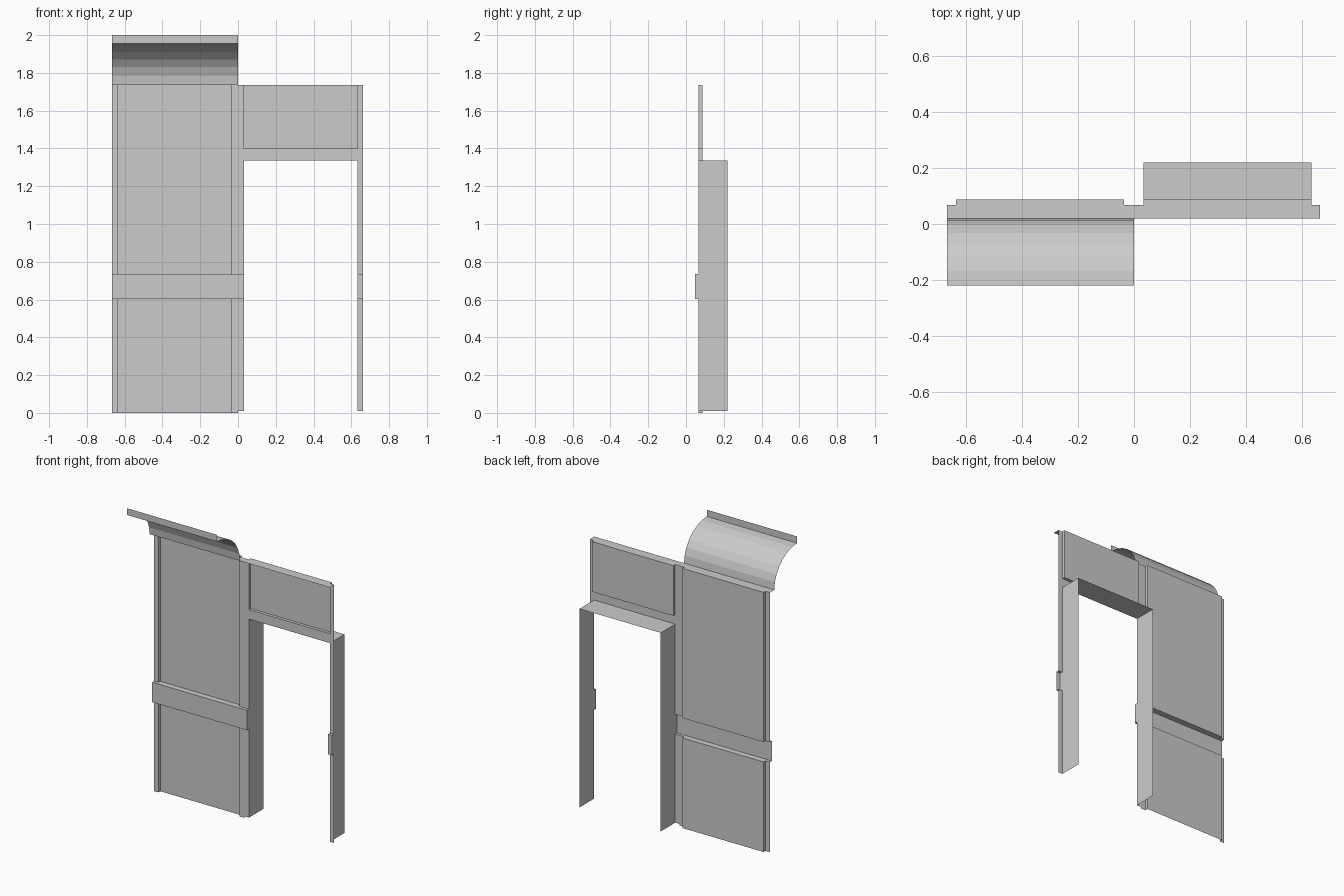
import bpy
import math

if "Cube" in bpy.data.objects:
    bpy.data.objects.remove(bpy.data.objects["Cube"])

# Key levels: pilaster face, recessed panel face, band face, reveal back, ledge front
PIL, PAN, BAND, BACK, LEDGE = 0.067, 0.087, 0.047, 0.22, 0.02
TOP, LINTEL, B0, B1 = 1.735, 1.337, 0.602, 0.735
XL, XR = -0.667, 0.663


def make(name, sheets):
    """One object from several open sheets; each sheet is a 3D path swept by a vector."""
    verts, faces = [], []
    for path, vec in sheets:
        b, n = len(verts), len(path)
        verts += path
        verts += [tuple(a + d for a, d in zip(p, vec)) for p in path]
        faces += [(b + i, b + i + 1, b + n + i + 1, b + n + i) for i in range(n - 1)]
    me = bpy.data.meshes.new(name)
    me.from_pydata(verts, [], faces)
    ob = bpy.data.objects.new(name, me)
    bpy.context.collection.objects.link(ob)
    return ob


def wall(plan, z0, z1):
    return [(x, y, z0) for x, y in plan], (0, 0, z1 - z0)


def run(profile, x0, x1):
    return [(x0, y, z) for y, z in profile], (x1 - x0, 0, 0)


def band(x0, x1, depth):
    return run([(depth, B1), (BAND, B1), (BAND, B0), (depth, B0)], x0, x1)


def ledge(x0, x1, depth):
    return run([(depth, TOP), (LEDGE, TOP)], x0, x1)


# Solid bay: edge pilasters with a recessed panel, above and below the band
bay = [(XL, PIL), (-0.635, PIL), (-0.635, PAN), (-0.035, PAN), (-0.035, PIL), (0, PIL)]
make("bay_wall", [wall(bay, 0, B0), wall(bay, B1, TOP)])
make("bay_band", [band(XL, -0.635, PIL), band(-0.635, -0.035, PAN), band(-0.035, 0.033, PIL)])

# Door posts with reveals
left, right = [(0, PIL), (0.033, PIL)], [(0.633, PIL), (XR, PIL)]
for name, post, x, s in (("left_door_post", left, 0.033, 1), ("right_door_post", right, 0.633, -1)):
    sheets = [wall(post, 0.01, B0), wall(post, B1, TOP)]
    for d, z0, z1 in ((BACK, 0.01, LINTEL), (PAN, 1.4, TOP)):
        sheets.append(wall([(x, PIL), (x, d)][::s], z0, z1))
    sheets.append(wall([(x, BAND), (x, PIL)][::s], B0, B1))
    make(name, sheets)
make("right_band", [band(0.633, XR, PIL)])

# Panel over the door, lintel and soffit
make("door_lintel", [run([(PAN, TOP), (PAN, 1.4), (PIL, 1.4), (PIL, LINTEL), (BACK, LINTEL)],
                         0.033, 0.633)])

# Top ledge following the wall plan
make("top_ledge", [ledge(XL, -0.635, PIL), ledge(-0.635, -0.035, PAN), ledge(-0.035, 0.033, PIL),
                   ledge(0.033, 0.633, PAN), ledge(0.633, XR, PIL)])

# Cove cornice with upright fascia
arc = [i * math.pi / 14 for i in range(8)]
cove = [(-0.22 + 0.24 * math.cos(t), TOP + 0.22 * math.sin(t)) for t in arc]
make("cornice", [run((cove + [(-0.22, 2.0)])[::-1], XL, 0)])
